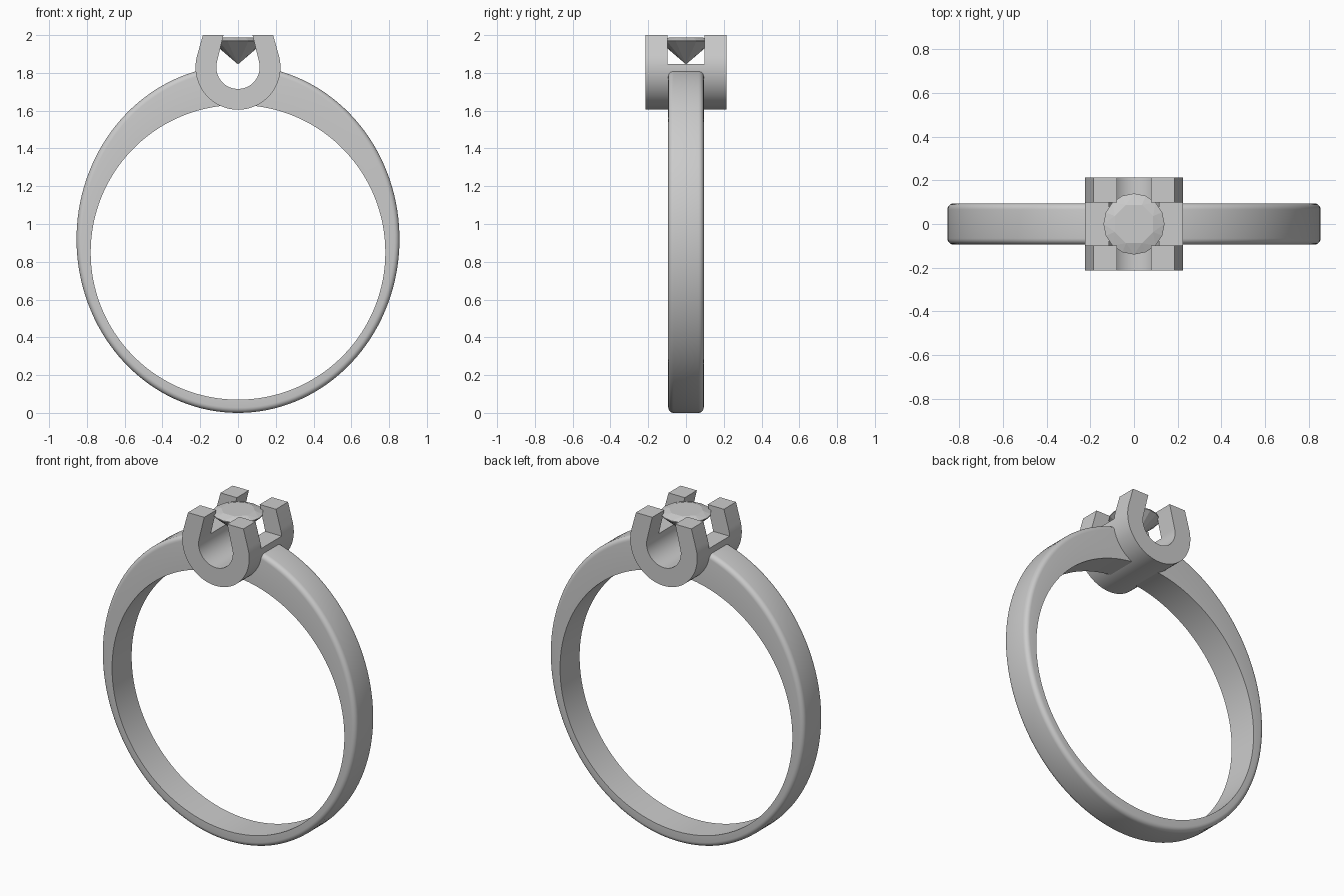
import bpy, bmesh, math
from math import sin, cos, pi, radians

if "Cube" in bpy.data.objects:
    bpy.data.objects.remove(bpy.data.objects["Cube"])


def make_object(name, bm, smooth=None):
    bmesh.ops.recalc_face_normals(bm, faces=bm.faces[:])
    mesh = bpy.data.meshes.new(name)
    bm.to_mesh(mesh)
    bm.free()
    ob = bpy.data.objects.new(name, mesh)
    bpy.context.collection.objects.link(ob)
    if smooth:
        smooth_by_angle(ob, smooth)
    return ob


def smooth_by_angle(ob, degrees):
    bpy.ops.object.select_all(action='DESELECT')
    ob.select_set(True)
    bpy.context.view_layer.objects.active = ob
    bpy.ops.object.shade_smooth_by_angle(angle=radians(degrees))


def loft(bm, rings, cap=True):
    rows = [[bm.verts.new(p) for p in ring] for ring in rings]
    n = len(rows[0])
    for a, b in zip(rows, rows[1:]):
        for i in range(n):
            j = (i + 1) % n
            bm.faces.new((a[i], a[j], b[j], b[i]))
    if cap:
        bm.faces.new(rows[0])
        bm.faces.new(rows[-1])
    return rows


# Band: lofted between a round finger hole and a taller oval outside,
# open at the top where it joins the setting
HALF_W = 0.094
STEPS = 128
bm = bmesh.new()
rings = []
for k in range(STEPS + 1):
    f = 2 * k / STEPS - 1
    to = pi + f * (pi - 0.2122)
    ti = pi + f * (pi - 0.09)
    ox, oz = 0.855 * sin(to), 0.92 + 0.92 * cos(to)
    ix, iz = 0.78 * sin(ti), 0.85 + 0.78 * cos(ti)
    thick = math.hypot(ox - ix, oz - iz)
    r = 0.028
    section = [(-HALF_W, 0)]
    for side in (-1, 1):
        for s in range(6):
            a = (s / 5) * pi / 2
            if side == 1:
                a = pi / 2 - a
            section.append((side * (HALF_W - r + r * cos(a)),
                            1 - (r - r * sin(a)) / thick))
    section.append((HALF_W, 0))
    rings.append([(ix + (ox - ix) * h, y, iz + (oz - iz) * h) for y, h in section])
loft(bm, rings)
make_object("band", bm, 35)

# Setting: horseshoe profile extruded front to back
CZ, NECK = 1.83, radians(15)


def horseshoe_side(r, tip_x):
    pts = [(tip_x, 2.0)]
    for k in range(41):
        a = NECK - k / 40 * (pi + 2 * NECK)
        pts.append((r * cos(a), CZ + r * sin(a)))
    return pts + [(-tip_x, 2.0)]


bm = bmesh.new()
outer, inner = horseshoe_side(0.225, 0.186), horseshoe_side(0.115, 0.077)
loft(bm, [[(x, y, z) for x, z in pts]
          for pts, y in ((outer, -0.214), (outer, 0.214), (inner, 0.214),
                         (inner, -0.214), )], cap=False).clear()
bm.free()

bm = bmesh.new()
rings = [[(o[0], -0.214, o[1]), (o[0], 0.214, o[1]),
          (i[0], 0.214, i[1]), (i[0], -0.214, i[1])] for o, i in zip(outer, inner)]
loft(bm, rings)
setting = make_object("setting", bm)

# Cross slot that leaves four prongs
bm = bmesh.new()
bmesh.ops.create_cube(bm, size=1)
for v in bm.verts:
    v.co = (v.co.x * 0.8, v.co.y * 0.196, 1.997 + v.co.z * 0.3)
slot = make_object("slot_cutter", bm)
slot.hide_render = True
mod = setting.modifiers.new("slot", 'BOOLEAN')
mod.operation, mod.solver, mod.object = 'DIFFERENCE', 'EXACT', slot
bpy.context.view_layer.objects.active = setting
bpy.ops.object.modifier_apply(modifier=mod.name)
bpy.data.objects.remove(slot)
smooth_by_angle(setting, 30)

# Gem: faceted stone with flat table, thin girdle and pointed underside
bm = bmesh.new()


def circle(r, z, n, off=0.0):
    return [(r * cos(2 * pi * (i + off) / n), r * sin(2 * pi * (i + off) / n), z)
            for i in range(n)]


for pts in (circle(0.095, 1.988, 8, 0.5), circle(0.14, 1.971, 16),
            circle(0.14, 1.965, 16), [(0, 0, 1.845)]):
    for p in pts:
        bm.verts.new(p)
bmesh.ops.convex_hull(bm, input=bm.verts[:])
bmesh.ops.dissolve_limit(bm, angle_limit=radians(0.5), verts=bm.verts[:], edges=bm.edges[:])
make_object("gem", bm)
